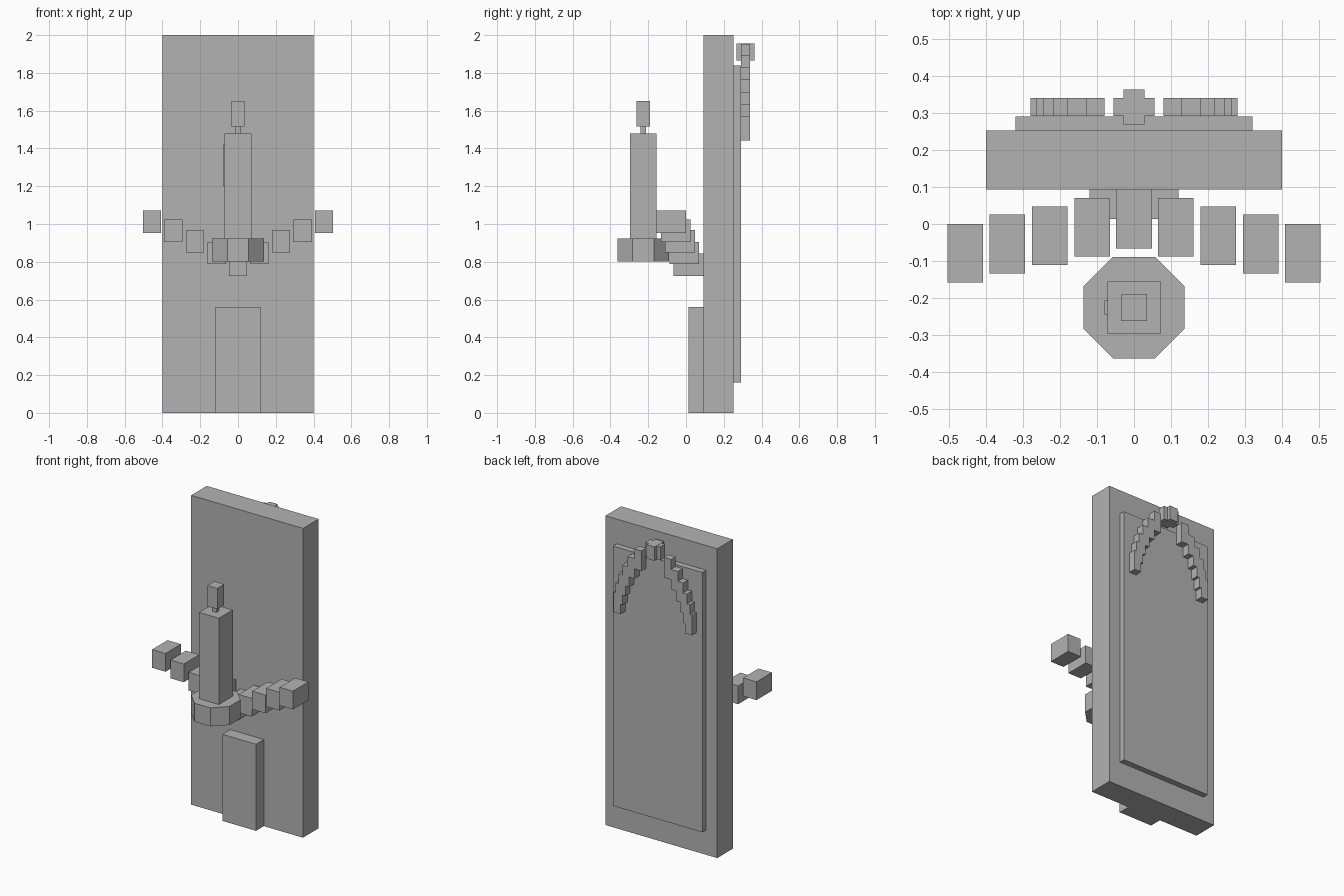
import bpy, math

if "Cube" in bpy.data.objects:
    bpy.data.objects.remove(bpy.data.objects["Cube"])

metal = bpy.data.materials.new("plain grey")
metal.diffuse_color = (0.45, 0.45, 0.45, 1)
metal.use_nodes = True
metal.node_tree.nodes["Principled BSDF"].inputs["Base Color"].default_value = metal.diffuse_color


def box(name, x, y, z):
    """Box from (min, max) ranges on each axis."""
    ranges = (x, y, z)
    bpy.ops.mesh.primitive_cube_add(size=1, location=[(a + b) / 2 for a, b in ranges])
    ob = bpy.context.object
    ob.name = name
    ob.scale = [b - a for a, b in ranges]
    bpy.ops.object.transform_apply(location=False, rotation=False, scale=True)
    ob.data.materials.append(metal)
    return ob


# Upright slab, raised back panel and front foot
box("slab", (-0.40, 0.40), (0.093, 0.252), (0, 2))
box("back_panel", (-0.32, 0.32), (0.252, 0.29), (0.16, 1.84))
box("front_foot", (-0.12, 0.12), (0.013, 0.093), (0, 0.56))

# Curved bracket of stepped blocks, rising and coming forward to the sides
box("bracket_centre", (-0.048, 0.048), (-0.066, 0.093), (0.725, 0.843))
for i, (x, y, z) in enumerate([(0.1125, -0.009, 0.847), (0.2275, -0.032, 0.908),
                               (0.3425, -0.054, 0.965), (0.456, -0.079, 1.012)]):
    for side, s in (("left", -1), ("right", 1)):
        box(f"bracket_{side}_{i + 1}", (s * x - 0.048, s * x + 0.048),
            (y - 0.079, y + 0.079), (z - 0.059, z + 0.059))

# Octagonal dish
bpy.ops.mesh.primitive_cylinder_add(vertices=8, radius=0.137 / math.cos(math.pi / 8),
                                    depth=0.12, location=(0, -0.226, 0.862),
                                    rotation=(0, 0, math.pi / 8))
dish = bpy.context.object
dish.name = "dish"
dish.data.materials.append(metal)

# Candle with drip, wick and flame
box("candle", (-0.071, 0.071), (-0.297, -0.155), (0.92, 1.48))
box("wax_drip", (-0.079, -0.065), (-0.245, -0.207), (1.20, 1.42))
box("wick", (-0.013, 0.013), (-0.24, -0.213), (1.48, 1.52))
box("flame", (-0.035, 0.035), (-0.262, -0.191), (1.515, 1.65))

# Arch of overlapping blocks on the back
for i, outer in enumerate((0.13, 0.18, 0.218, 0.246, 0.265, 0.28)):
    top = 1.892 - 0.064 * i
    box(f"arch_right_{i + 1}", (outer - 0.05, outer), (0.292, 0.34), (top - 0.13, top))
    box(f"arch_left_{i + 1}", (-outer, 0.05 - outer), (0.292, 0.34), (top - 0.13, top))

# Cross-shaped knot at the top of the arch
box("knot_core", (-0.029, 0.029), (0.268, 0.363), (1.865, 1.955))
box("knot_bar", (-0.055, 0.055), (0.292, 0.34), (1.866, 1.954))
